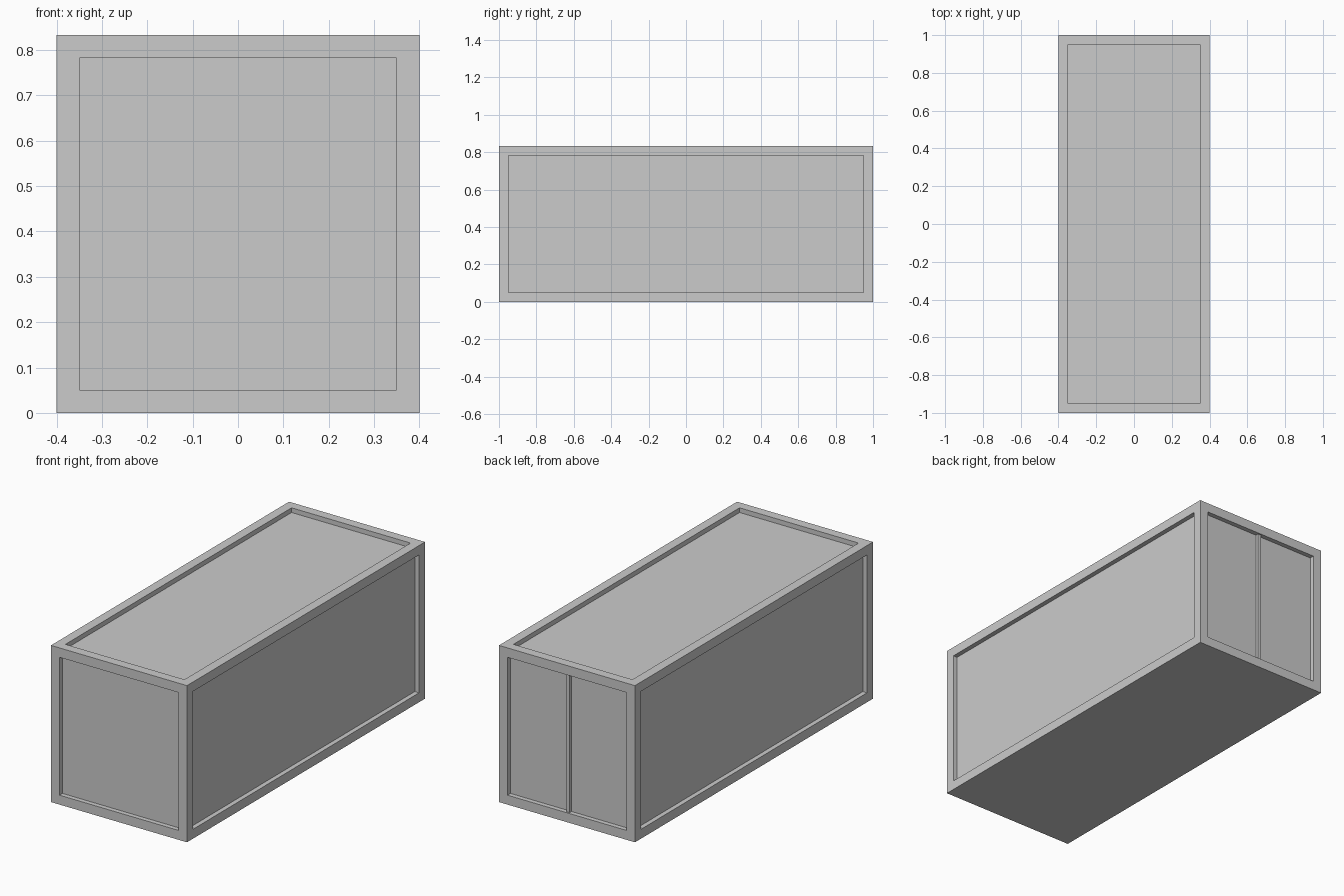
import bpy, bmesh
from mathutils import Matrix, Vector

if "Cube" in bpy.data.objects:
    bpy.data.objects.remove(bpy.data.objects["Cube"])

W, L, H = 0.8, 2.0, 0.833      # outer size
BORDER, RECESS = 0.05, 0.025   # frame width and panel depth


def box_bmesh(size, centre):
    bm = bmesh.new()
    matrix = Matrix.Translation(centre) @ Matrix.Diagonal((*size, 1.0))
    bmesh.ops.create_cube(bm, size=1.0, matrix=matrix)
    return bm


def finish(bm, name):
    mesh = bpy.data.meshes.new(name)
    bm.to_mesh(mesh)
    bm.free()
    obj = bpy.data.objects.new(name, mesh)
    bpy.context.collection.objects.link(obj)
    return obj


# Container shell: every face but the floor gets a frame and a sunken panel
bm = box_bmesh((W, L, H), Vector((0, 0, H / 2)))
bm.normal_update()
panels = [f for f in bm.faces if f.normal.z > -0.5]
for face in panels:
    bmesh.ops.inset_region(bm, faces=[face], thickness=BORDER, use_even_offset=True)
    bmesh.ops.inset_region(bm, faces=[face], thickness=0.0, depth=-RECESS)
finish(bm, "container_shell")

# Upright bar between the two back doors, standing out from the panel
BAR_W, BAR_D = 0.02, 0.016
bar_y = L / 2 - RECESS + BAR_D / 2
bar = box_bmesh((BAR_W, BAR_D, H - 2 * BORDER), Vector((0, bar_y, H / 2)))
finish(bar, "door_centre_bar")
